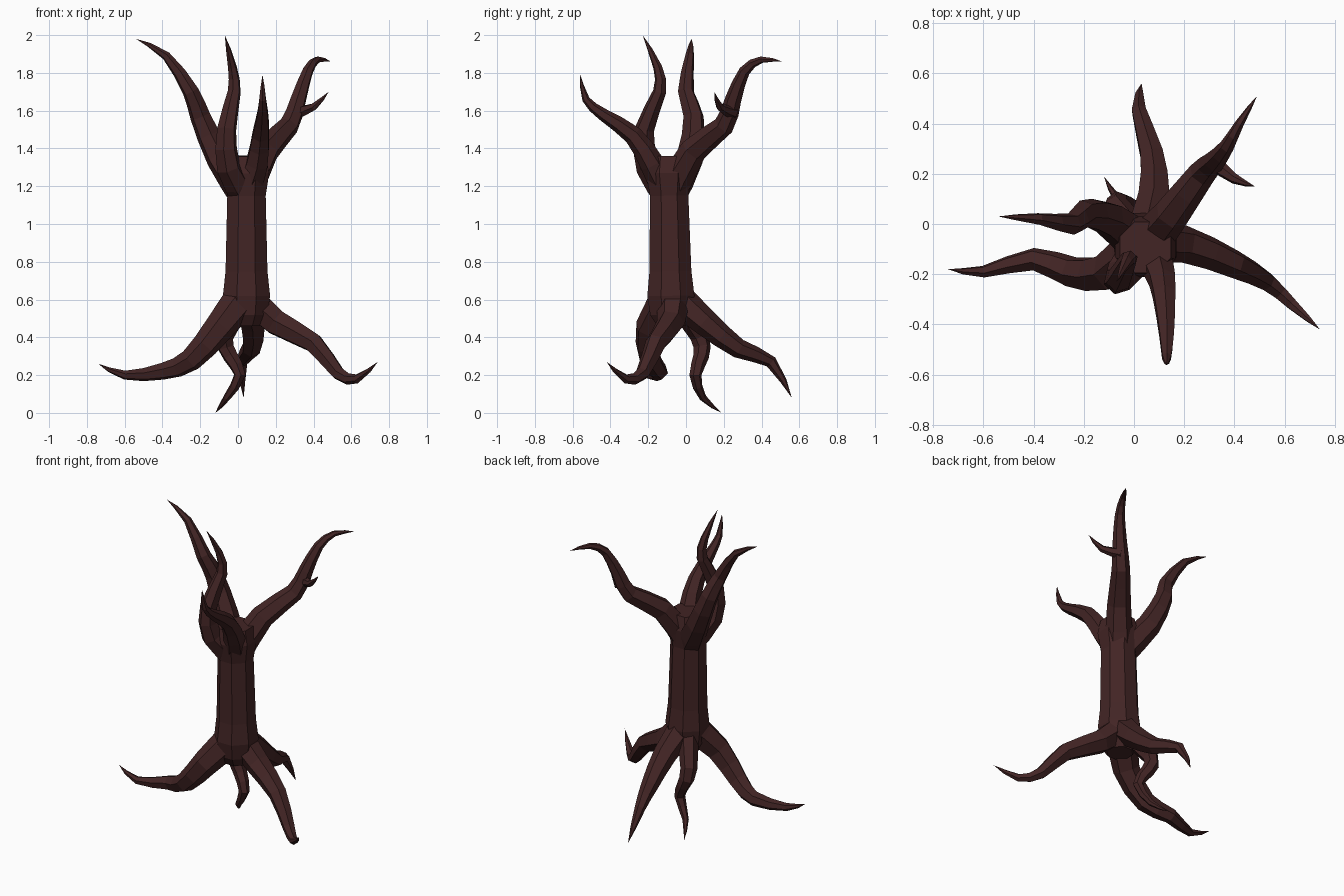
import bpy
import bmesh
import math
from mathutils import Vector

default_cube = bpy.data.objects.get("Cube")
if default_cube:
    bpy.data.objects.remove(default_cube, do_unlink=True)

# Single dark bark colour
bark = bpy.data.materials.new("dark_red_brown_bark")
bark_colour = (0.055, 0.018, 0.018, 1)
bark.diffuse_color = bark_colour
bark.use_nodes = True
shader = next(node for node in bark.node_tree.nodes if node.type == "BSDF_PRINCIPLED")
shader.inputs["Base Color"].default_value = bark_colour
shader.inputs["Roughness"].default_value = 0.9


def sweep(name, sides, centres, radii):
    """Skin a faceted tube over the centres; a zero end radius gives a pointed tip."""
    bm = bmesh.new()
    rings = []
    side = Vector((1, 0, 0))
    for index, (centre, radius) in enumerate(zip(centres, radii)):
        previous = centres[max(index - 1, 0)]
        following = centres[min(index + 1, len(centres) - 1)]
        tangent = (following - previous).normalized()
        # Carry the cross-section direction along so the tube does not twist
        side = (side - tangent * side.dot(tangent)).normalized()
        other = tangent.cross(side)
        ring = []
        for corner in range(sides):
            angle = math.tau * (corner + 0.5) / sides
            direction = side * math.cos(angle) + other * math.sin(angle)
            ring.append(bm.verts.new(centre + direction * radius))
        rings.append(ring)
    for lower, upper in zip(rings, rings[1:]):
        for corner in range(sides):
            bm.faces.new((lower[corner - 1], lower[corner], upper[corner], upper[corner - 1]))
    bm.faces.new(rings[0])
    bm.faces.new(rings[-1])
    # Collapse the tip ring to one vertex
    bmesh.ops.remove_doubles(bm, verts=bm.verts, dist=0.0001)
    bmesh.ops.recalc_face_normals(bm, faces=bm.faces)
    mesh = bpy.data.meshes.new(name)
    bm.to_mesh(mesh)
    bm.free()
    mesh.materials.append(bark)
    bpy.context.collection.objects.link(bpy.data.objects.new(name, mesh))


def flowing_path(points):
    """Pass a smooth curve through the points, adding one station midway between each pair."""
    padded = [points[0]] + points + [points[-1]]
    path = []
    for before, start, end, after in zip(padded, padded[1:], padded[2:], padded[3:]):
        midpoint = (start + end) * 0.5
        bulge = (start + end - before - after) / 16
        path += [start, midpoint + bulge]
    return path + [points[-1]]


def limb(name, thickness, *points):
    """Grow a winding limb that tapers by distance along its length."""
    path = flowing_path([Vector(point) for point in points])
    travelled = [0]
    for start, end in zip(path, path[1:]):
        travelled.append(travelled[-1] + (end - start).length)
    length = travelled[-1]
    radii = [thickness * (1 - distance / length) ** 0.75 for distance in travelled]
    sweep(name, 6, path, radii)


# Trunk, flaring at the root crown and at the fork
trunk_heights = (0.46, 0.52, 0.62, 0.75, 1.15, 1.27, 1.36)
trunk_radii = (0.08, 0.12, 0.135, 0.12, 0.11, 0.13, 0.11)
trunk_centres = [Vector((0.045, -0.07 - height / 60, height)) for height in trunk_heights]
sweep("trunk", 8, trunk_centres, trunk_radii)

# Branches, all growing out of the upper trunk
fork = (0.04, -0.09, 1.15)
limb("right_branch", 0.09, fork, (-.1, .02, 1.35), (-.2, .04, 1.57),
     (-.25, 0, 1.7), (-.38, .02, 1.89), (-.54, .03, 1.98))
limb("left_back_branch", 0.09, fork, (.15, .04, 1.39), (.27, .2, 1.52),
     (.32, .25, 1.66), (.37, .31, 1.81), (.42, .4, 1.87), (.49, .51, 1.86))
limb("left_back_twig", 0.035, (.31, .25, 1.59), (.4, .18, 1.62), (.48, .15, 1.7))
limb("right_front_branch", 0.08, fork, (-.05, -.2, 1.3), (-.06, -.22, 1.5),
     (-.02, -.14, 1.7), (-.03, -.15, 1.83), (-.07, -.23, 2))
limb("left_front_branch", 0.08, fork, (.1, -.18, 1.32), (.12, -.28, 1.47),
     (.13, -.44, 1.58), (.13, -.53, 1.66), (.13, -.56, 1.79))

# Roots, all growing out of the trunk base
crown = (0.04, -0.07, 0.63)
limb("right_root", 0.1, crown, (-.1, -.19, .45), (-.25, -.19, .28),
     (-.4, -.14, .22), (-.6, -.19, .2), (-.74, -.18, .26))
limb("left_root", 0.09, crown, (.2, -.08, .48), (.4, -.16, .37),
     (.53, -.23, .21), (.63, -.32, .18), (.74, -.42, .27))
limb("back_root", 0.09, crown, (.08, .1, .48), (.07, .28, .34),
     (.02, .45, .27), (.03, .56, .08))
limb("right_back_root", 0.07, crown, (-.07, .07, .41), (-.04, .08, .3),
     (.01, .05, .2), (-.06, .09, .08), (-.12, .19, 0))
